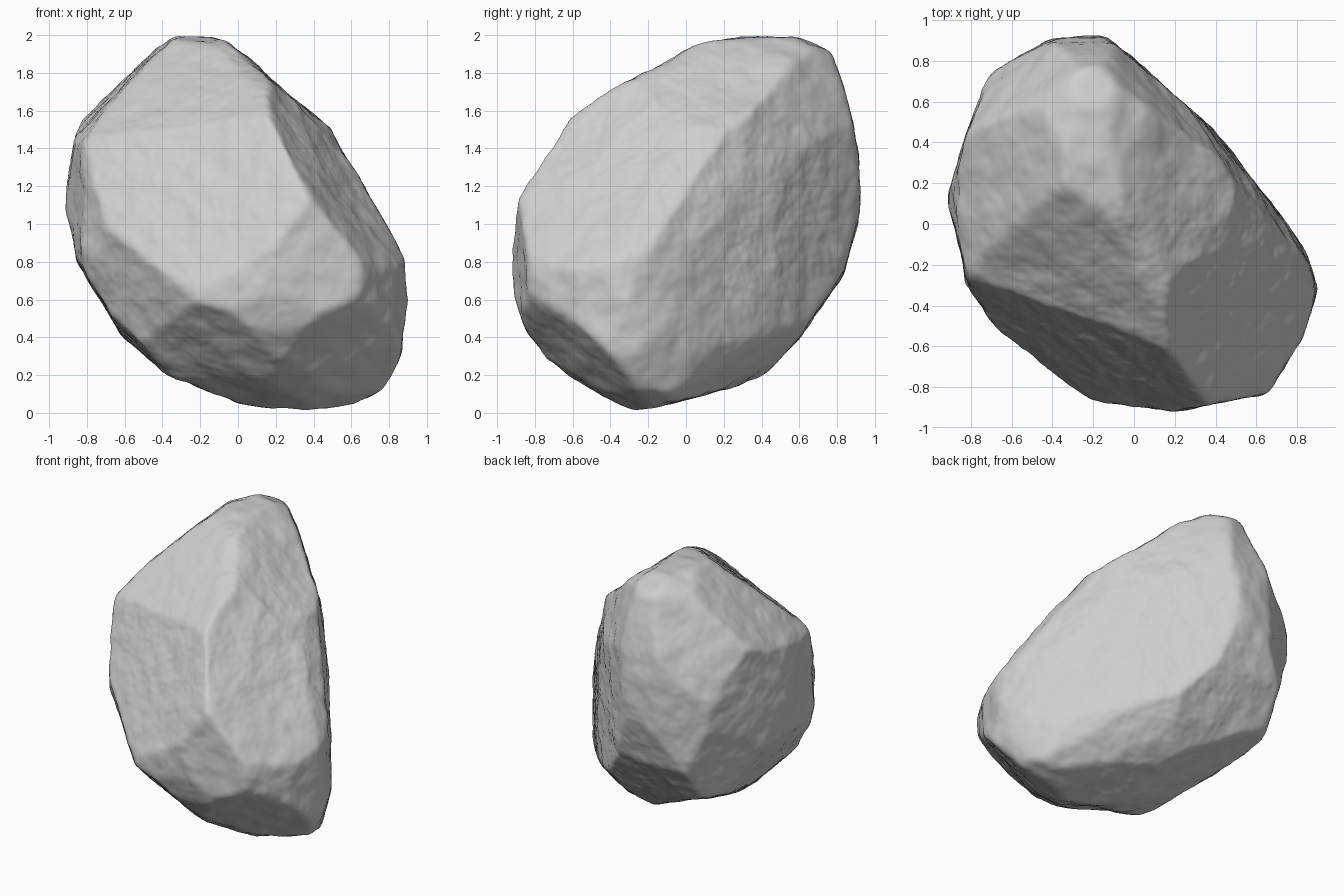
import bpy
import bmesh
from math import sin, cos, tan, radians
from mathutils import Vector, noise
from mathutils.geometry import convex_hull_2d

cube = bpy.data.objects.get("Cube")
if cube:
    bpy.data.objects.remove(cube, do_unlink=True)

# Outlines of the boulder about its middle, as (across, up) points
front_outline = [
    (-.38, 1), (-.2, 1), (.05, .97), (.35, .73), (.41, .62), (.61, .3), (.88, -.18),
    (.9, -.4), (.86, -.7), (.76, -.89), (.6, -.96), (.28, -1), (0, -.94),
    (-.4, -.79), (-.62, -.58), (-.85, -.2), (-.91, .08), (-.86, .53), (-.6, .8)]
side_outline = [
    (-.92, -.15), (-.9, .16), (-.6, .61), (-.3, .79), (.05, .95), (.3, 1),
    (.7, .99), (.78, .89), (.87, .6), (.92, .35), (.92, .05), (.83, -.27),
    (.6, -.6), (.43, -.78), (.27, -.86), (-.3, -1), (-.55, -.9), (-.7, -.78),
    (-.85, -.55), (-.91, -.38)]
plan_outline = [
    (-.2, .93), (-.4, .9), (-.7, .75), (-.83, .42), (-.91, .12), (-.82, -.28),
    (-.68, -.53), (-.22, -.86), (.2, -.92), (.65, -.83), (.82, -.58),
    (.9, -.3), (.83, -.12), (.52, .3), (.38, .47), (-.12, .91)]
front_diagonal = [
    (.21, 1.19), (.34, 1.08), (.43, .83), (.54, .47), (.6, -.09), (.61, -.77),
    (.54, -1.04), (.47, -1.08), (-.1, -1.08), (-.68, -.61), (-.87, 0),
    (-.81, .5), (-.68, .64), (-.31, .94), (-.05, 1.13)]
back_diagonal = [
    (-.2, .82), (0, .83), (.32, .77), (.7, .58), (.77, .44), (.84, .24),
    (.87, .01), (.83, -.31), (.75, -.48), (.39, -.79), (-.2, -.87),
    (-.39, -.77), (-.56, -.61), (-.62, -.45), (-.6, .08), (-.54, .44), (-.49, .62)]
under_diagonal = [
    (.44, 1.06), (.66, 1.03), (.73, .87), (.83, .7), (.93, .47), (1.02, .2),
    (.93, -.12), (.83, -.48), (.47, -.74), (.11, -.94), (-.49, -.91),
    (-.64, -.84), (-.97, -.52), (-1.02, -.45), (-1.01, -.09), (-.77, .18),
    (-.35, .6), (.24, .98)]


def outline_facets(outline, toward):
    """Flat cuts that wrap an outline, running along the given direction."""
    toward = Vector(toward).normalized()
    pole = Vector((0, 1, 0)) if abs(toward.z) > .9 else Vector((0, 0, 1))
    across = pole.cross(toward).normalized()
    up = toward.cross(across)
    points = [Vector(p) for p in outline]
    ring = [points[i] for i in convex_hull_2d(points)]
    facets = []
    for a, b in zip(ring, ring[1:] + ring[:1]):
        edge = b - a
        if edge.length < .01:
            continue
        normal = Vector((edge.y, -edge.x)).normalized()
        depth = normal.dot(a)
        if depth < 0:
            normal, depth = -normal, -depth
        facets.append((across * normal.x + up * normal.y, depth))
    return facets


# Slanting directions: turned from the y axis and raised from level
side, ahead = sin(radians(35)), cos(radians(35))
rise = tan(radians(25))
facets = []
for outline, toward in (
        (front_outline, (0, -1, 0)), (side_outline, (1, 0, 0)),
        (plan_outline, (0, 0, 1)), (front_diagonal, (side, -ahead, rise)),
        (back_diagonal, (-side, ahead, rise)),
        (under_diagonal, (side, ahead, -rise))):
    facets += outline_facets(outline, toward)

# Broad chipped faces: front, front left shoulder, brow above the front
for normal, depth in (((-.36, -.85, .38), .675), ((.74, -.34, .58), .66),
                      ((-.3, -.58, .75), .73)):
    facets.append((Vector(normal).normalized(), depth))

# Boulder: a dense ball pressed against the flat cuts
bm = bmesh.new()
bmesh.ops.create_icosphere(bm, subdivisions=7, radius=1)
cuts = [n / depth for n, depth in facets]
for v in bm.verts:
    d = v.co.normalized()
    v.co = d / max(d.dot(c) for c in cuts)

# Worn edges
for step in range(4):
    bmesh.ops.smooth_vert(bm, verts=bm.verts, factor=.5,
                          use_axis_x=True, use_axis_y=True, use_axis_z=True)

# Rough stone surface: broad dents, then fine grain
bm.normal_update()
moves = []
for v in bm.verts:
    broad = noise.noise(v.co * 3.5)
    medium = noise.noise(v.co * 9 + Vector((4, 1, 7)))
    grain = noise.fractal(v.co * 24, 1, 2, 2)
    moves.append(v.normal * (broad * .012 + medium * .008 + grain * .003))
for v, move in zip(bm.verts, moves):
    v.co += move

mesh = bpy.data.meshes.new("boulder")
bm.to_mesh(mesh)
bm.free()
for face in mesh.polygons:
    face.use_smooth = True
boulder = bpy.data.objects.new("boulder", mesh)
boulder.location.z = 1
bpy.context.collection.objects.link(boulder)

# Stone colour
stone = bpy.data.materials.new("grey stone")
stone.use_nodes = True
colour = (.62, .62, .62, 1)
stone.diffuse_color = colour
stone.node_tree.nodes["Principled BSDF"].inputs["Base Color"].default_value = colour
mesh.materials.append(stone)
